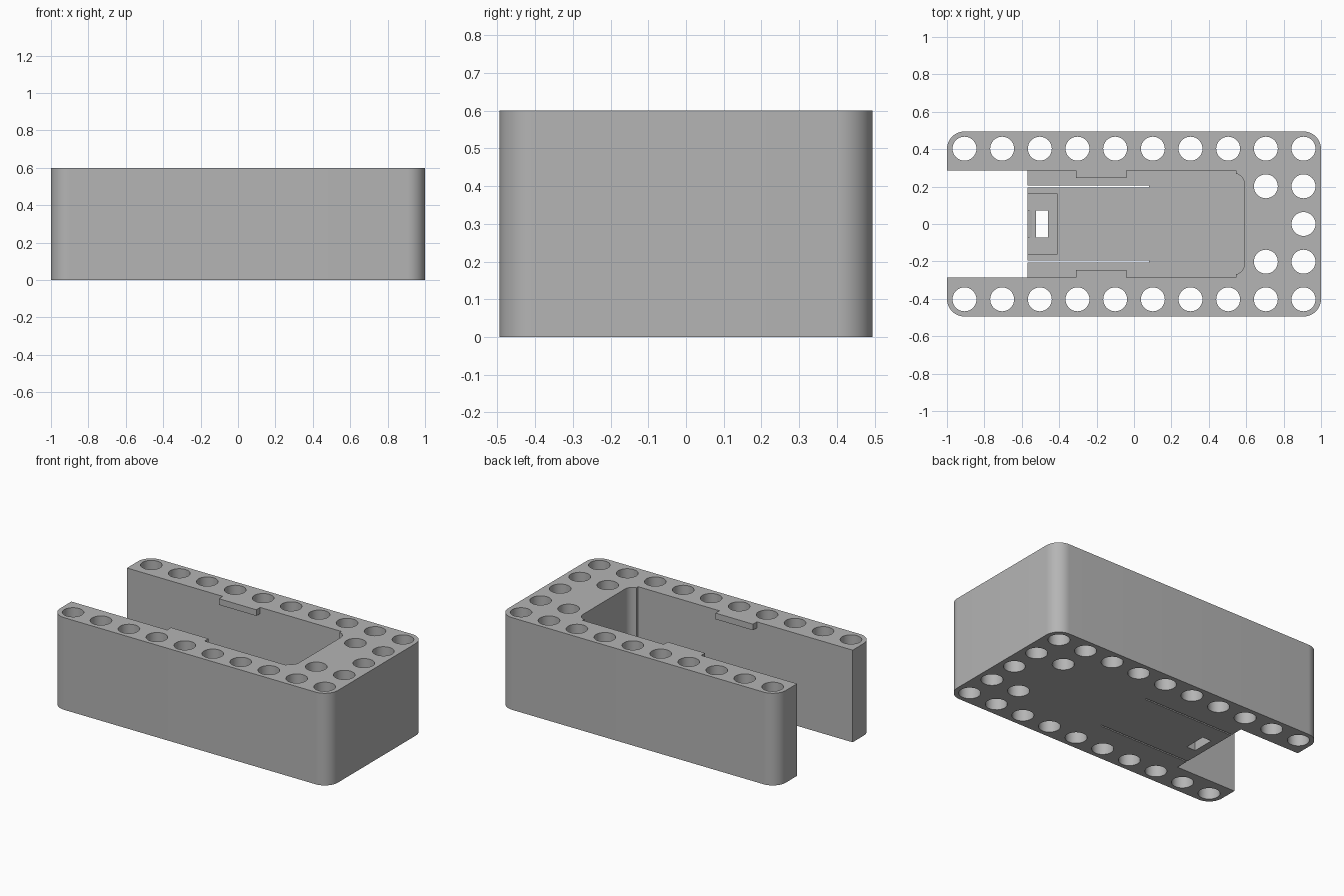
import bpy, bmesh, math

if "Cube" in bpy.data.objects:
    bpy.data.objects.remove(bpy.data.objects["Cube"], do_unlink=True)

HEIGHT, FLOOR, HALF_Y, PITCH = 0.6, 0.06, 0.495, 0.2014
INNER_Y, FLOOR_X = 0.286, -0.57

grey = bpy.data.materials.new("plain grey")
grey.use_nodes = True
grey.diffuse_color = (0.46, 0.46, 0.46, 1)
grey.node_tree.nodes["Principled BSDF"].inputs["Base Color"].default_value = (0.46, 0.46, 0.46, 1)


def prisms(name, outlines, z0, z1):
    """Extrude one or more flat outlines into a single object."""
    bm = bmesh.new()
    for outline in outlines:
        face = bm.faces.new([bm.verts.new((x, y, z0)) for x, y in outline])
        top = bmesh.ops.extrude_face_region(bm, geom=[face])["geom"]
        verts = [v for v in top if isinstance(v, bmesh.types.BMVert)]
        bmesh.ops.translate(bm, verts=verts, vec=(0, 0, z1 - z0))
    bmesh.ops.recalc_face_normals(bm, faces=bm.faces)
    mesh = bpy.data.meshes.new(name)
    bm.to_mesh(mesh)
    bm.free()
    mesh.materials.append(grey)
    obj = bpy.data.objects.new(name, mesh)
    bpy.context.collection.objects.link(obj)
    return obj


def arc(cx, cy, r, start, end, n):
    angles = [math.radians(start + (end - start) * i / n) for i in range(n + 1)]
    return [(cx + r * math.cos(a), cy + r * math.sin(a)) for a in angles]


def rect(x0, x1, y0, y1):
    return [(x0, y0), (x1, y0), (x1, y1), (x0, y1)]


def combine(target, other, operation):
    """Apply a boolean and discard the helper."""
    other.hide_render = True
    mod = target.modifiers.new(operation, "BOOLEAN")
    mod.operation, mod.object, mod.solver = operation, other, "EXACT"
    bpy.context.view_layer.objects.active = target
    bpy.ops.object.modifier_apply(modifier=mod.name)
    bpy.data.objects.remove(other, do_unlink=True)


# Rounded outer block
R = 0.095
outline = []
for i, (sx, sy) in enumerate([(1, 1), (-1, 1), (-1, -1), (1, -1)]):
    outline += arc(sx * (1 - R), sy * (HALF_Y - R), R, 90 * i, 90 * i + 90, 12)
body = prisms("beam_holder", [outline], 0, HEIGHT)

# Pocket with stepped, rounded inner corners
half = [(-0.8, INNER_Y), (0.545, INNER_Y), (0.545, 0.267)]
half += arc(0.535, 0.215, 0.055, 70, 0, 6)
pocket = half + [(x, -y) for x, y in reversed(half)]
combine(body, prisms("pocket_cutter", [pocket], FLOOR, HEIGHT + 0.1), "DIFFERENCE")

# Open end, cut through the full height
mouth = rect(-1.1, FLOOR_X, -INNER_Y, INNER_Y)
combine(body, prisms("mouth_cutter", [mouth], -0.1, HEIGHT + 0.1), "DIFFERENCE")

# Retaining tabs on the upper rim
tabs = [rect(-0.31, -0.04, min(s * 0.246, s * 0.32), max(s * 0.246, s * 0.32)) for s in (1, -1)]
combine(body, prisms("tabs", tabs, HEIGHT - 0.04, HEIGHT), "UNION")

# Raised catch on the flexible tongue
catch = rect(FLOOR_X, -0.41, -0.163, 0.163)
combine(body, prisms("catch", [catch], FLOOR - 0.03, FLOOR + 0.03), "UNION")

# Sloping thumb notch at the lip of the catch
notch = prisms("notch_cutter", [rect(-0.06, 0.03, -0.072, 0.072)], 0, 0.1)
notch.location = (FLOOR_X, 0, FLOOR + 0.015)
notch.rotation_euler.y = math.radians(-31)
bpy.context.view_layer.update()
combine(body, notch, "DIFFERENCE")

# Tongue slits and release slot
openings = [rect(FLOOR_X - 0.1, 0.08, s * 0.201 - 0.005, s * 0.201 + 0.005) for s in (1, -1)]
openings.append(rect(-0.524, -0.46, -0.072, 0.072))
combine(body, prisms("slot_cutter", openings, -0.1, 0.2), "DIFFERENCE")

# Peg holes: two long rows, the closed end, and an extra pair
centres = [((i - 4.5) * PITCH, s * 2 * PITCH) for i in range(10) for s in (1, -1)]
centres += [(4.5 * PITCH, i * PITCH) for i in (-1, 0, 1)]
centres += [(3.5 * PITCH, s * PITCH) for s in (1, -1)]
holes = [arc(x, y, 0.064, 0, 348.75, 31) for x, y in centres]
combine(body, prisms("hole_cutter", holes, -0.1, HEIGHT + 0.1), "DIFFERENCE")

# Smooth curved walls, crisp edges
bpy.ops.object.select_all(action="DESELECT")
body.select_set(True)
bpy.context.view_layer.objects.active = body
bpy.ops.object.shade_smooth_by_angle(angle=math.radians(30))
